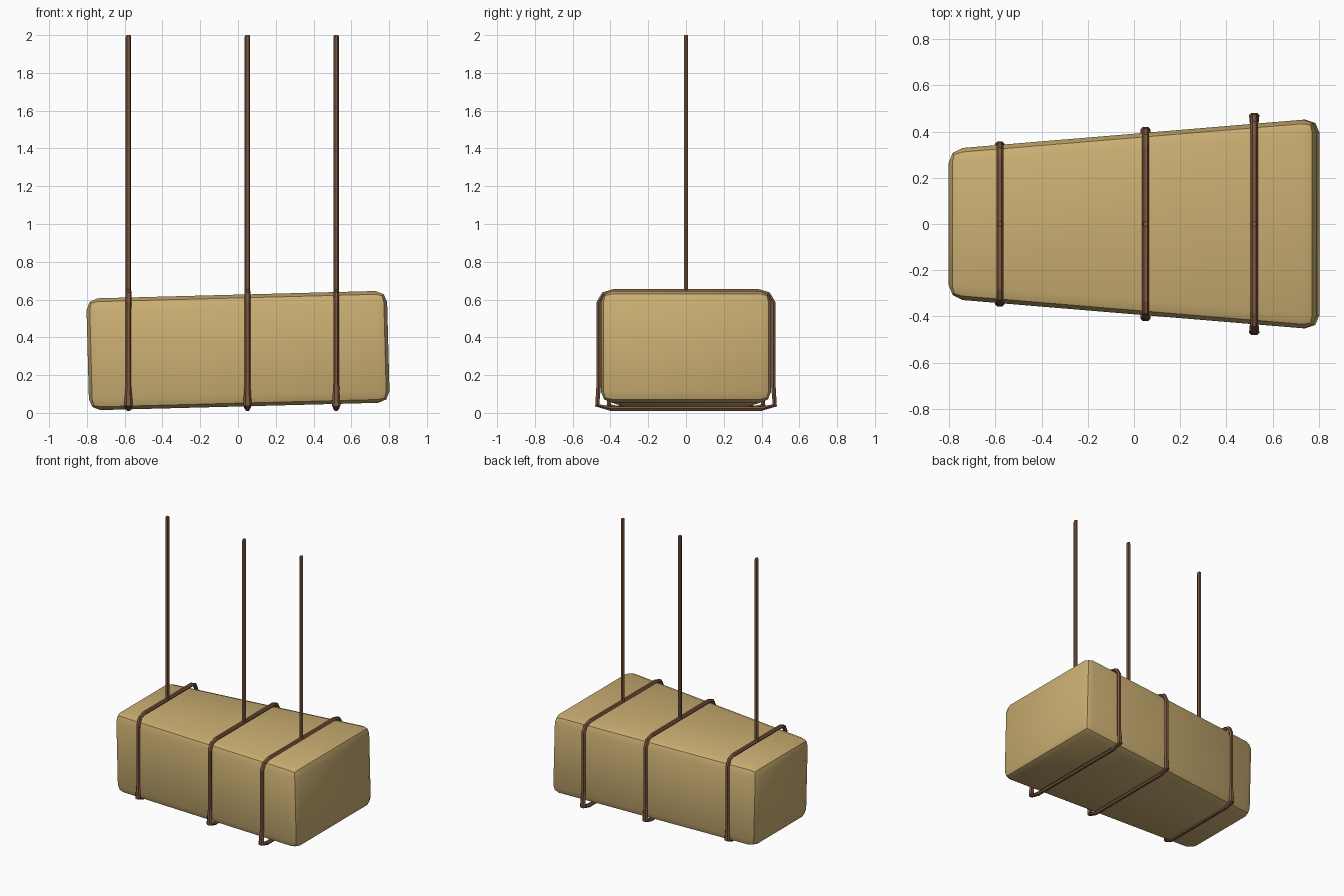
import bpy
import bmesh
from math import cos, sin, pi, radians
from mathutils import Vector

cube = bpy.data.objects.get("Cube")
if cube:
    bpy.data.objects.remove(cube)


def material(name, rgb):
    mat = bpy.data.materials.new(name)
    mat.use_nodes = True
    mat.diffuse_color = (*rgb, 1)
    mat.node_tree.nodes["Principled BSDF"].inputs["Base Color"].default_value = (*rgb, 1)
    return mat


TAN = material("tan", (0.60, 0.43, 0.17))
BROWN = material("rope brown", (0.21, 0.095, 0.052))


def add_object(name, bm, mat):
    bmesh.ops.recalc_face_normals(bm, faces=bm.faces)
    mesh = bpy.data.meshes.new(name)
    bm.to_mesh(mesh)
    bm.free()
    mesh.materials.append(mat)
    obj = bpy.data.objects.new(name, mesh)
    bpy.context.collection.objects.link(obj)
    return obj


def tube(name, x, path, closed, radius=0.0155, sides=6):
    """Sweep a polygon along a list of (y, z, width factor) points at a fixed x."""
    bm = bmesh.new()
    pts = [Vector((x, y, z)) for y, z, w in path]
    count = len(pts)
    rings = []
    for i, p in enumerate(pts):
        before = pts[i - 1] if closed or i > 0 else p
        after = pts[(i + 1) % count] if closed or i < count - 1 else p
        across = Vector((1, 0, 0))
        outward = across.cross((after - before).normalized())
        r = radius * path[i][2]
        rings.append([bm.verts.new(p + across * r * cos(2 * pi * k / sides)
                                   + outward * radius * 0.9 * sin(2 * pi * k / sides))
                      for k in range(sides)])
    for i in range(count if closed else count - 1):
        a, b = rings[i], rings[(i + 1) % count]
        for k in range(sides):
            n = (k + 1) % sides
            bm.faces.new((a[k], a[n], b[n], b[k]))
    if not closed:
        bm.faces.new(rings[0])
        bm.faces.new(rings[-1])
    return add_object(name, bm, BROWN)


# Tapered block, tilted up towards the wide end, with rounded edges
bm = bmesh.new()
bmesh.ops.create_cube(bm, size=2)
for v in bm.verts:
    half_width = 0.39 + 0.066 * v.co.x
    v.co = (v.co.x * 0.796, v.co.y * half_width, v.co.z * 0.296)
bmesh.ops.bevel(bm, geom=bm.edges[:], offset=0.06, segments=2, profile=0.5,
                affect='EDGES')
block = add_object("block", bm, TAN)
block.location.z = 0.33
block.rotation_euler.y = radians(-1.5)
bpy.context.view_layer.objects.active = block
block.select_set(True)
bpy.ops.object.shade_smooth_by_angle(angle=radians(30))
block.select_set(False)

# Rope loops around the block, each with a hanging rope going straight up
half_loop = [(0.40, 0.023, 1), (0.470, 0.040, 1.45), (0.462, 0.15, 1),
             (0.462, 0.585, 1), (0.436, 0.628, 1), (0.385, 0.643, 1)]
for label, x, spread in (("right", -0.58, 0.735), ("middle", 0.05, 0.87),
                         ("left", 0.52, 1.0)):
    side = [(y * spread, z, w) for y, z, w in half_loop]
    loop = side + [(-y, z, w) for y, z, w in reversed(side)]
    tube(label + "_rope_loop", x, loop, True)
    tube(label + "_hanging_rope", x, [(0, 0.64, 1), (0, 1.993, 1), (0, 2.0, 0.7)],
         False, radius=0.0145)
